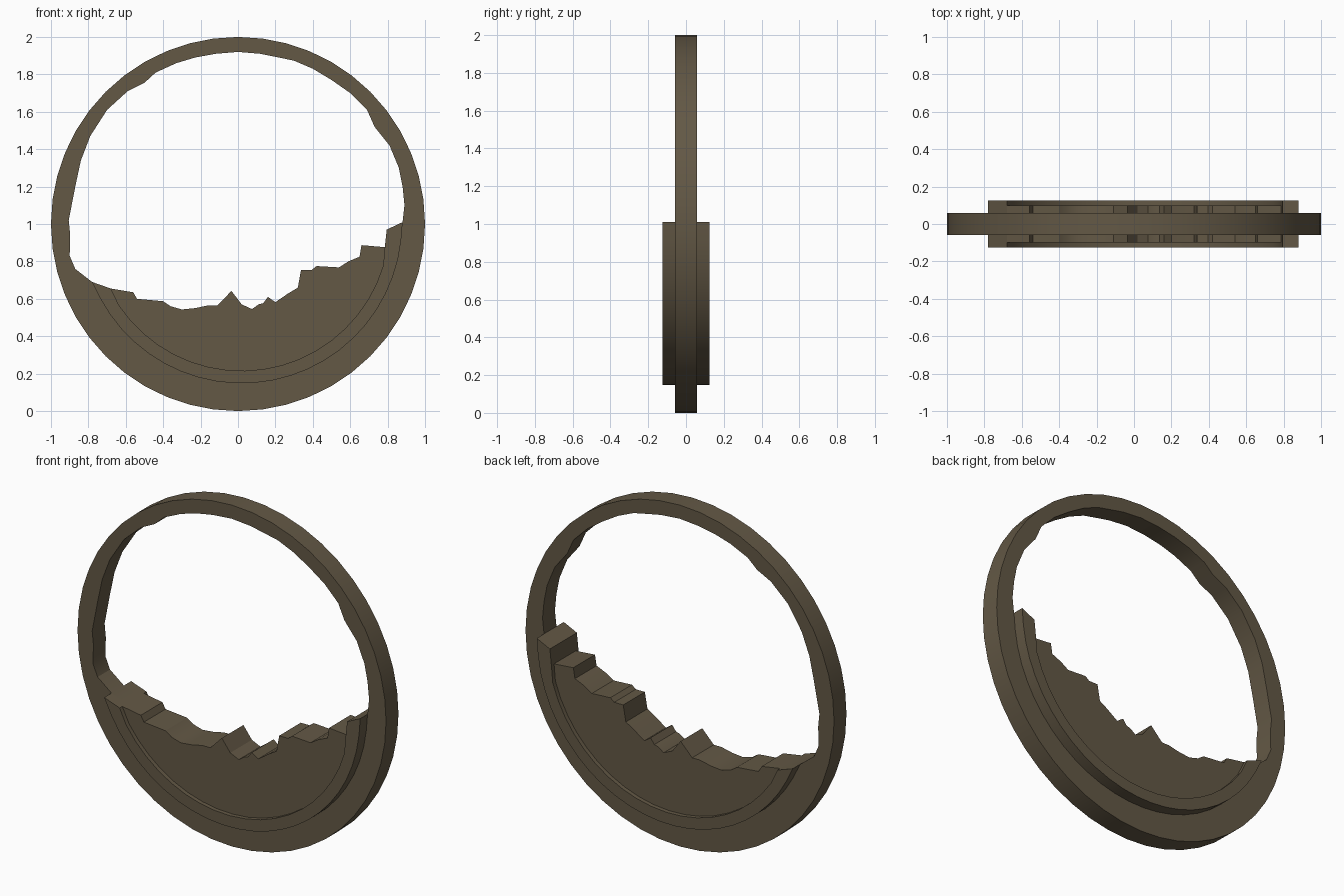
import bpy, bmesh, math
from mathutils import Vector
from mathutils.geometry import tessellate_polygon

if "Cube" in bpy.data.objects:
    bpy.data.objects.remove(bpy.data.objects["Cube"])

stone = bpy.data.materials.new("weathered_brown")
stone.diffuse_color = (0.125, 0.098, 0.06, 1)
stone.use_nodes = True
stone.node_tree.nodes["Principled BSDF"].inputs["Base Color"].default_value = stone.diffuse_color


def plate(name, loops, y0, y1):
    """Flat plate from x-z outlines (first outer, then holes), from y0 to y1."""
    bm = bmesh.new()
    front, back = [], []
    for loop in loops:
        f = [bm.verts.new((x, y0, z)) for x, z in loop]
        b = [bm.verts.new((x, y1, z)) for x, z in loop]
        for i in range(len(loop)):
            j = (i + 1) % len(loop)
            bm.faces.new((f[i], f[j], b[j], b[i]))
        front += f
        back += b
    for tri in tessellate_polygon([[Vector((x, z, 0)) for x, z in l] for l in loops]):
        for side in (front, back):
            bm.faces.new([side[i] for i in tri])
    bmesh.ops.recalc_face_normals(bm, faces=bm.faces[:])
    mesh = bpy.data.meshes.new(name)
    bm.to_mesh(mesh)
    bm.free()
    mesh.materials.append(stone)
    obj = bpy.data.objects.new(name, mesh)
    bpy.context.collection.objects.link(obj)
    bpy.ops.object.select_all(action='DESELECT')
    obj.select_set(True)
    bpy.context.view_layer.objects.active = obj
    bpy.ops.object.shade_smooth_by_angle(angle=math.radians(25))
    return obj


def arc(p, q, r, n, c=(0.02, 1.005)):
    """Points strictly between p and q, running under the centre c."""
    a = math.atan2(p[1] - c[1], p[0] - c[0]) % math.tau
    b = math.atan2(q[1] - c[1], q[0] - c[0]) % math.tau
    if b < a:
        b += math.tau
    steps = [a + (b - a) * i / n for i in range(1, n)]
    return [(c[0] + r * math.cos(t), c[1] + r * math.sin(t)) for t in steps]


# jagged broken edge, left to right
broken = [(-.78, .69), (-.68, .655), (-.56, .635), (-.54, .60), (-.40, .587),
          (-.36, .56), (-.30, .543), (-.23, .55), (-.16, .565), (-.11, .565),
          (-.035, .642), (.02, .57), (.075, .545), (.11, .57), (.135, .577),
          (.16, .61), (.20, .582), (.27, .63), (.32, .66), (.337, .755),
          (.395, .755), (.42, .775), (.54, .768), (.59, .80), (.65, .825),
          (.66, .887), (.785, .876), (.795, .97), (.88, 1.01)]
# worn inner edge of the remaining hoop, right over the top to left
hoop = [(.89, 1.1), (.88, 1.2), (.86, 1.3), (.81, 1.42), (.73, 1.52),
        (.69, 1.61), (.60, 1.70), (.50, 1.77), (.40, 1.83), (.30, 1.873),
        (.22, 1.89), (.12, 1.91), (0, 1.92), (-.12, 1.91), (-.23, 1.89),
        (-.33, 1.86), (-.44, 1.81), (-.50, 1.755), (-.59, 1.71), (-.70, 1.61),
        (-.79, 1.47), (-.84, 1.34), (-.87, 1.2), (-.905, 1.02), (-.897, .94),
        (-.90, .83), (-.87, .76)]

# main disc
N = 48
circle = [(math.cos(math.tau * i / N), 1 + math.sin(math.tau * i / N)) for i in range(N)]
plate("broken_disc", [circle, broken + hoop], -0.0575, 0.0575)

# raised lip and sunken panel on both sides
lip_l, in_l, in_r, lip_r = broken[0], broken[1], broken[26], broken[28]
inner = arc(in_l, in_r, 0.79, 20)
lip = [lip_l] + arc(lip_l, lip_r, 0.857, 24) + [lip_r, broken[27], in_r] + inner[::-1] + [in_l]
panel = broken[1:27] + inner[::-1]
for s, side in ((-1, "front"), (1, "back")):
    plate(side + "_lip", [lip], s * 0.0575, s * 0.125)
    plate(side + "_panel", [panel], s * 0.0575, s * 0.10)
